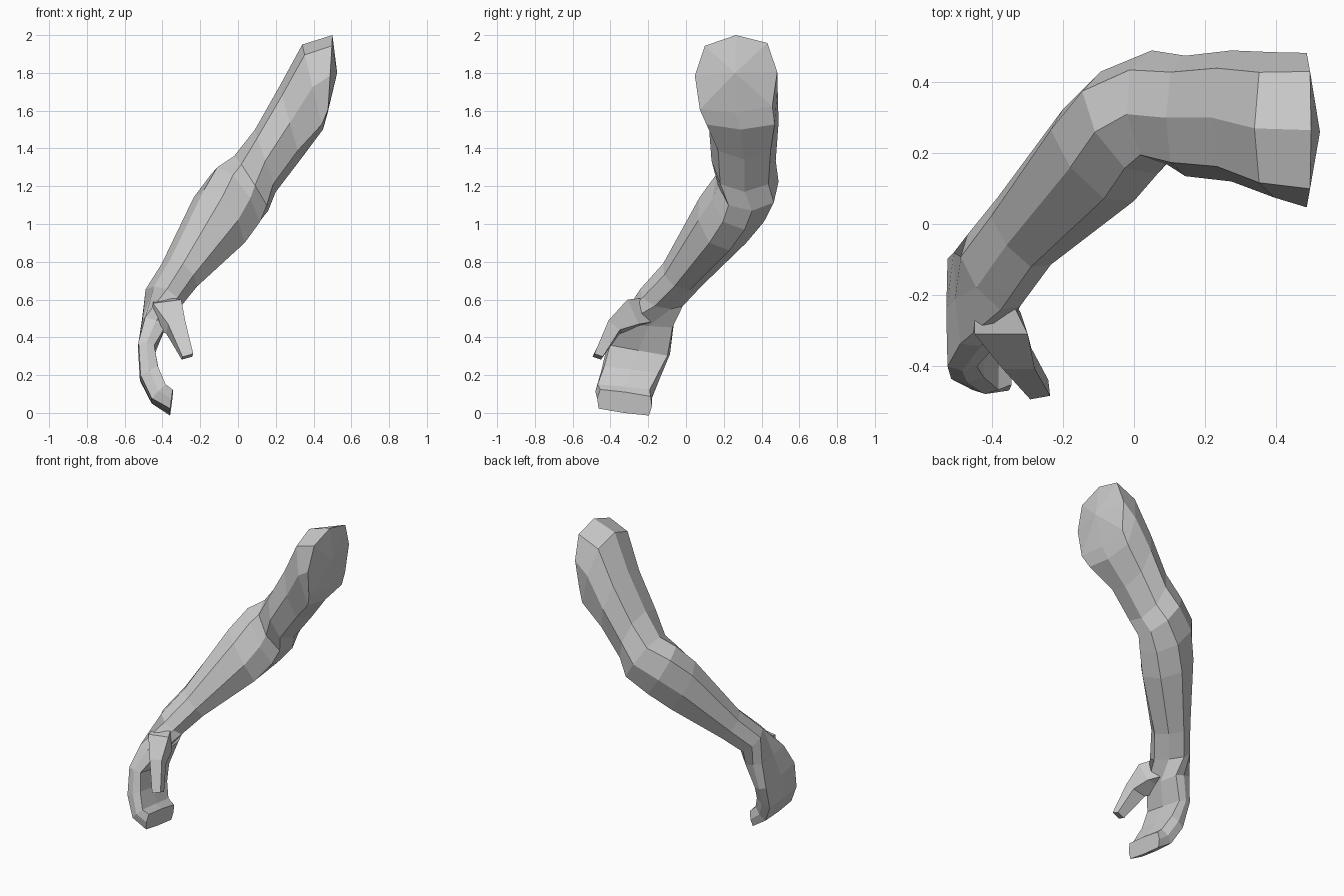
import bpy, bmesh
from mathutils import Vector as V

if "Cube" in bpy.data.objects:
    bpy.data.objects.remove(bpy.data.objects["Cube"])


def section(top, bottom, half, k, sides, kb=None):
    """Ring around the midpoint of top/bottom; half = vector to the thumb side.
    k sets how square the upper corners are, kb the lower ones."""
    kb = kb or k
    c = (V(top) + V(bottom)) / 2
    v, h = V(top) - c, V(half)
    ring = [(1, 0), (k, k), (0, 1), (-kb, kb), (-1, 0), (-kb, -kb), (0, -1), (k, -k)]
    if sides == 4:
        ring = ring[1::2]
    return [c + v * a + h * b for a, b in ring]


def loft(name, rings, tip=None):
    """Skin rings together; optional apex point closes the first ring as a fan."""
    bm = bmesh.new()
    loops = [[bm.verts.new(p) for p in r] for r in rings]
    n = len(loops[0])
    for a, b in zip(loops, loops[1:]):
        for i in range(n):
            j = (i + 1) % n
            bm.faces.new((a[i], a[j], b[j], b[i]))
    bm.faces.new(loops[-1])
    if tip:
        apex = bm.verts.new(tip)
        for i in range(n):
            bm.faces.new((loops[0][i], apex, loops[0][(i + 1) % n]))
    else:
        bm.faces.new(loops[0])
    bmesh.ops.recalc_face_normals(bm, faces=bm.faces)
    mesh = bpy.data.meshes.new(name)
    bm.to_mesh(mesh)
    bm.free()
    ob = bpy.data.objects.new(name, mesh)
    bpy.context.collection.objects.link(ob)
    return ob


# Shoulder end, squarer underneath: top point, bottom point, half width
shoulder = [
    ((.50, .265, 2.0), (.475, .265, 1.59), (0, -.218, -.01)),
    ((.34, .27, 1.95), (.45, .29, 1.50), (0, -.205, 0)),
]
# Upper arm and forearm
arm = [
    ((.22, .30, 1.73), (.33, .31, 1.34), (0, -.185, 0)),
    ((.09, .30, 1.50), (.20, .31, 1.17), (0, -.17, 0)),
    ((-.02, .31, 1.36), (.16, .35, 1.07), (.02, -.16, -.01)),
    ((-.11, .26, 1.30), (.08, .31, .97), (.08, -.145, 0)),
    ((-.18, .16, 1.18), (-.02, .23, .86), (.10, -.13, 0)),
    ((-.36, -.06, .81), (-.26, .02, .65), (.075, -.095, 0)),
    ((-.445, -.18, .67), (-.345, -.08, .55), (.075, -.10, 0)),
]
# Mitten hand: back of hand, palm side, half width
hand = [
    ((-.505, -.21, .50), (-.38, -.20, .46), (.01, -.14, .01)),
    ((-.53, -.25, .35), (-.44, -.25, .33), (0, -.165, .03)),
    ((-.52, -.295, .18), (-.42, -.29, .23), (0, -.155, .02)),
    ((-.46, -.33, .06), (-.38, -.33, .14), (0, -.15, .015)),
    ((-.36, -.33, 0), (-.345, -.32, .11), (0, -.145, .02)),
]
loft("arm_and_hand",
     [section(*s, .76, 8, .88) for s in shoulder] + [section(*s, .75, 8) for s in arm]
     + [section(*s, .92, 8) for s in hand],
     tip=(.525, .26, 1.8))

# Thumb: outer point, inner point, half width
thumb = [
    ((-.40, -.19, .61), (-.41, -.17, .48), (.05, -.02, 0)),
    ((-.375, -.31, .59), (-.395, -.25, .46), (.075, 0, .01)),
    ((-.325, -.41, .48), (-.335, -.35, .43), (.045, 0, .01)),
    ((-.265, -.49, .305), (-.27, -.445, .29), (.028, .005, .008)),
]
loft("thumb", [section(*s, 1, 4) for s in thumb])
